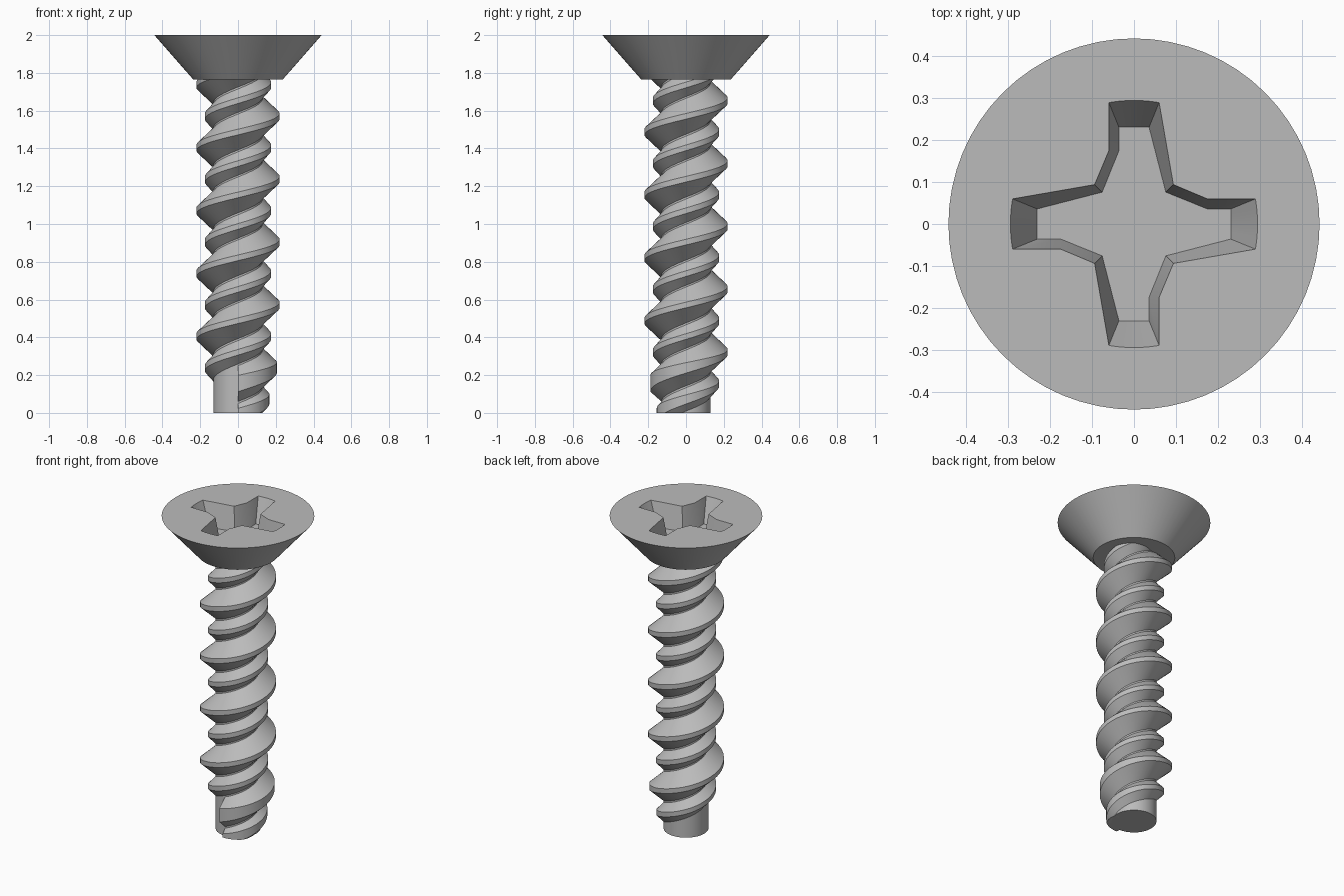
import bpy, bmesh, math
from mathutils import Vector

if "Cube" in bpy.data.objects:
    bpy.data.objects.remove(bpy.data.objects["Cube"])

steel = bpy.data.materials.new("grey steel")
steel.diffuse_color = (0.5, 0.5, 0.5, 1)
steel.use_nodes = True
steel.node_tree.nodes["Principled BSDF"].inputs["Base Color"].default_value = steel.diffuse_color

PITCH = 0.333
CORE = 0.13
TAU = 2 * math.pi


def finish(bm, name):
    bmesh.ops.recalc_face_normals(bm, faces=bm.faces)
    mesh = bpy.data.meshes.new(name)
    bm.to_mesh(mesh)
    bm.free()
    obj = bpy.data.objects.new(name, mesh)
    bpy.context.collection.objects.link(obj)
    mesh.materials.append(steel)
    bpy.ops.object.select_all(action='DESELECT')
    obj.select_set(True)
    bpy.context.view_layer.objects.active = obj
    bpy.ops.object.shade_smooth_by_angle(angle=math.radians(25))
    return obj


def ring(bm, points, z):
    return [bm.verts.new((x, y, z)) for x, y in points]


def circle(r, n=64):
    return [(r * math.cos(TAU * i / n), r * math.sin(TAU * i / n)) for i in range(n)]


def bridge(bm, a, b):
    for i in range(len(a)):
        j = (i + 1) % len(a)
        bm.faces.new((a[i], a[j], b[j], b[i]))


def loop_edges(bm, loop):
    return [bm.edges.get((v, loop[i - 1])) or bm.edges.new((v, loop[i - 1]))
            for i, v in enumerate(loop)]


def cross(tip, bow, half, inner):
    """Cross outline: one arm repeated by quarter turns, with bowed ends."""
    arm = [(tip, -half), (bow, -half / 2), (bow + 0.001, 0), (bow, half / 2),
           (tip, half), (0.175, half), (inner, inner)]
    out = []
    for k in range(4):
        c, s = (1, 0, -1, 0)[k], (0, 1, 0, -1)[k]
        out += [(c * x - s * y, s * x + c * y) for x, y in arm]
    return out


# Countersunk head with a tapered cross recess
bm = bmesh.new()
bottom = ring(bm, circle(0.237), 1.765)
top = ring(bm, circle(0.443), 2.0)
bridge(bm, bottom, top)
bm.faces.new(bottom)
mouth = ring(bm, cross(0.290, 0.294, 0.060, 0.094), 2.0)
floor = ring(bm, cross(0.231, 0.231, 0.036, 0.076), 1.85)
bridge(bm, mouth, floor)
bm.faces.new(floor)
bmesh.ops.triangle_fill(bm, edges=loop_edges(bm, top) + loop_edges(bm, mouth),
                        use_beauty=True, normal=Vector((0, 0, 1)))
finish(bm, "head")

# Plain cylindrical core
bm = bmesh.new()
low, high = ring(bm, circle(CORE), 0), ring(bm, circle(CORE), 1.8)
bridge(bm, low, high)
bm.faces.new(low)
bm.faces.new(high)
finish(bm, "core")


def thread(name, crest, start_r, root_half, start_z):
    """Right-handed ridge starting at the front, its first half turn tapered."""
    bm = bmesh.new()
    slope = (root_half - 0.015) / (crest - CORE)
    inside = 0.10
    steps = 48
    count = int((1.9 - start_z) / PITCH * steps)
    prev = first = None
    for i in range(count + 1):
        turn = i / steps
        a = -math.pi / 2 + TAU * turn
        z = start_z + PITCH * turn
        r = min(crest, start_r + (crest - start_r) * turn / 0.45)
        w = 0.015 + (crest - r) * slope
        profile = [(inside, -root_half), (CORE, -root_half), (r, -w),
                   (r, w), (CORE, root_half), (inside, root_half)]
        cur = [bm.verts.new((p * math.cos(a), p * math.sin(a), z + h)) for p, h in profile]
        if prev:
            bridge(bm, prev, cur)
        else:
            first = cur
        prev = cur
    bm.faces.new(first)
    bm.faces.new(prev)
    # Trim flush with the tip and inside the head
    for height, up in ((0.0, -1), (1.8, 1)):
        cut = bmesh.ops.bisect_plane(bm, geom=bm.verts[:] + bm.edges[:] + bm.faces[:],
                                     plane_co=(0, 0, height), plane_no=(0, 0, up),
                                     clear_outer=True)
        rim = [e for e in cut["geom_cut"] if isinstance(e, bmesh.types.BMEdge)]
        bmesh.ops.holes_fill(bm, edges=rim, sides=0)
    finish(bm, name)


# Twin-start thread: tall and short ridges half a pitch apart
thread("tall_thread", 0.22, 0.188, 0.095, 0.155)
thread("short_thread", 0.175, 0.155, 0.062, -0.012)
